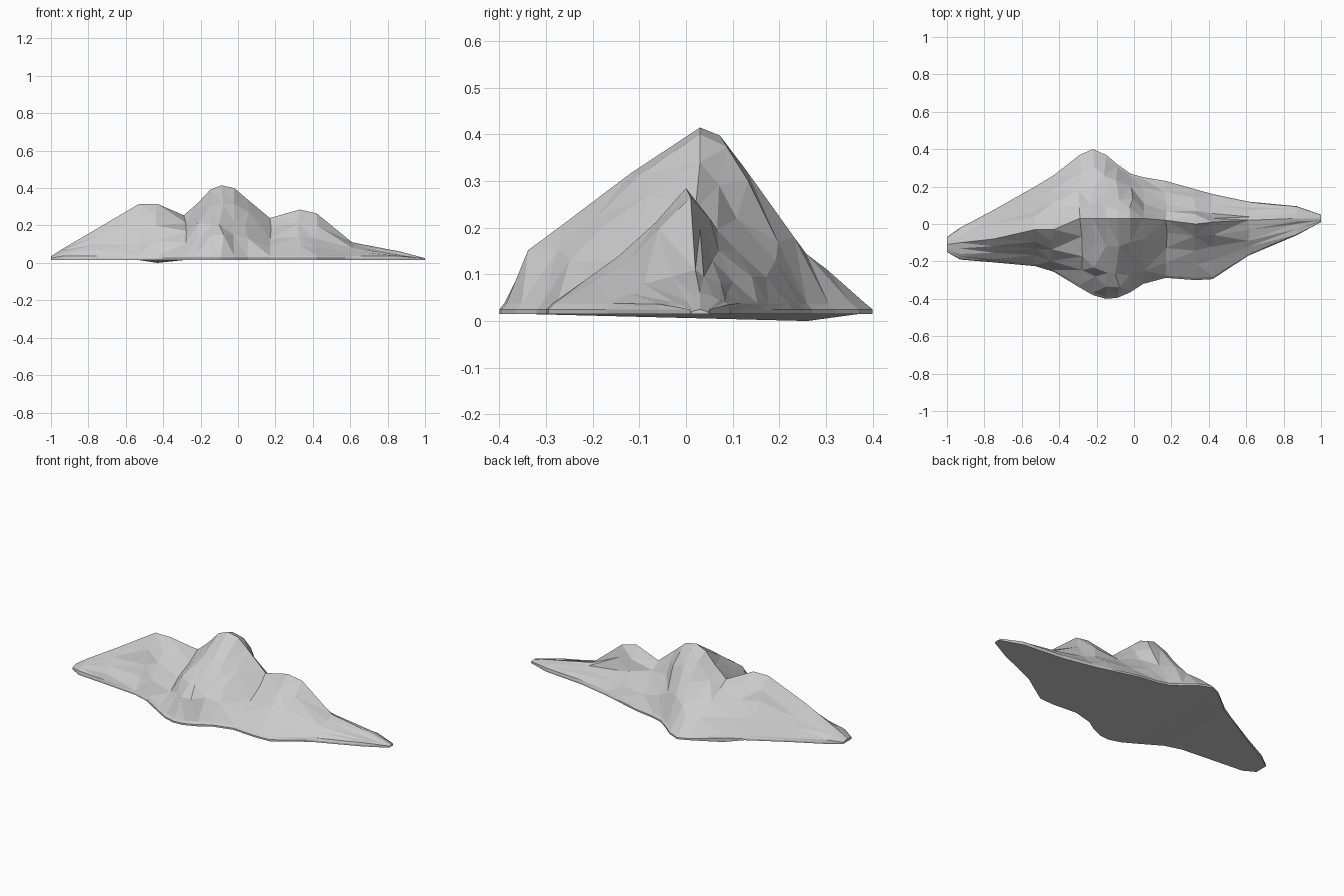
import bpy, bmesh, math, random
random.seed(4)

# Cross-sections from left to right:
# x, front edge y, front slope (y, z), ridge (y, z), back slope (y, z), back edge y
SECTIONS = [
    (-1.0, -.15, -.13, .030, -.11, .035, -.09, .030, -.07),
    (-.93, -.19, -.16, .06, -.10, .08, -.06, .06, -.02),
    (-.75, -.205, -.16, .10, -.08, .185, 0, .13, .075),
    (-.53, -.225, -.14, .16, -.03, .315, .08, .20, .20),
    (-.43, -.255, -.15, .20, -.03, .315, .11, .20, .26),
    (-.29, -.34, -.17, .17, .03, .255, .17, .18, .37),
    (-.22, -.38, -.22, .21, .03, .315, .20, .18, .40),
    (-.15, -.40, -.27, .205, .03, .39, .17, .25, .37),
    (-.09, -.395, -.27, .205, .03, .415, .14, .32, .32),
    (-.02, -.365, -.20, .22, .03, .40, .13, .30, .27),
    (.05, -.32, -.17, .20, .03, .34, .12, .22, .25),
    (.17, -.288, -.14, .13, .02, .24, .10, .15, .23),
    (.33, -.30, -.13, .14, 0, .285, .08, .15, .185),
    (.42, -.295, -.13, .13, .01, .265, .07, .13, .16),
    (.61, -.17, -.08, .08, .02, .11, .07, .08, .12),
    (.87, -.06, -.01, .045, .03, .06, .07, .045, .095),
]
TIP = (1.0, .01, .018, .022, .03, .025, .04, .022, .05)


def profile(row):
    """Expand one cross-section to a low-poly slice, base edge to base edge."""
    x, yf, y1, z1, yr, zr, y2, z2, yb = row
    bulge = .03 * math.exp(-((x + .09) / .14) ** 2)   # rounder central summit
    rim = min(.038, z1 * .8, z2 * .8)
    dip = 0 if -.5 < x < -.35 else .015
    f, b = yf + .08 * (y1 - yf), yb + .08 * (y2 - yb)
    pts = [(yf, .015), (yf, .025), (f, rim),
           ((f + y1) / 2, (rim + z1) / 2 + bulge), (y1, z1),
           ((y1 + yr) / 2, (z1 + zr) / 2 + bulge * .2), (yr, zr),
           ((yr + y2) / 2, (zr + z2) / 2 + bulge), (y2, z2),
           ((y2 + b) / 2, (rim + z2) / 2), (b, rim), (yb, .025), (yb, dip)]
    out = []
    for i, (y, z) in enumerate(pts):
        j = .014 if 2 < i < 10 and i != 6 and abs(x) < .9 else 0
        out.append((x + random.uniform(-j, j), y + random.uniform(-j, j), z))
    return out


# Mountain range: slices joined into a faceted skin with a flat underside
bm = bmesh.new()
slices = [[bm.verts.new(p) for p in profile(r)] for r in SECTIONS + [TIP]]
for a, b in zip(slices, slices[1:]):
    n = len(a)
    for i in range(n):
        k = (i + 1) % n
        bm.faces.new((a[i], b[i], b[k], a[k]))
bm.faces.new(slices[0])
bm.faces.new(slices[-1][::-1])
bmesh.ops.triangulate(bm, faces=bm.faces[:], quad_method='SHORT_EDGE')
bmesh.ops.recalc_face_normals(bm, faces=bm.faces[:])

mesh = bpy.data.meshes.new("mountain_range")
bm.to_mesh(mesh)
bm.free()
bpy.context.collection.objects.link(bpy.data.objects.new("mountain_range", mesh))
